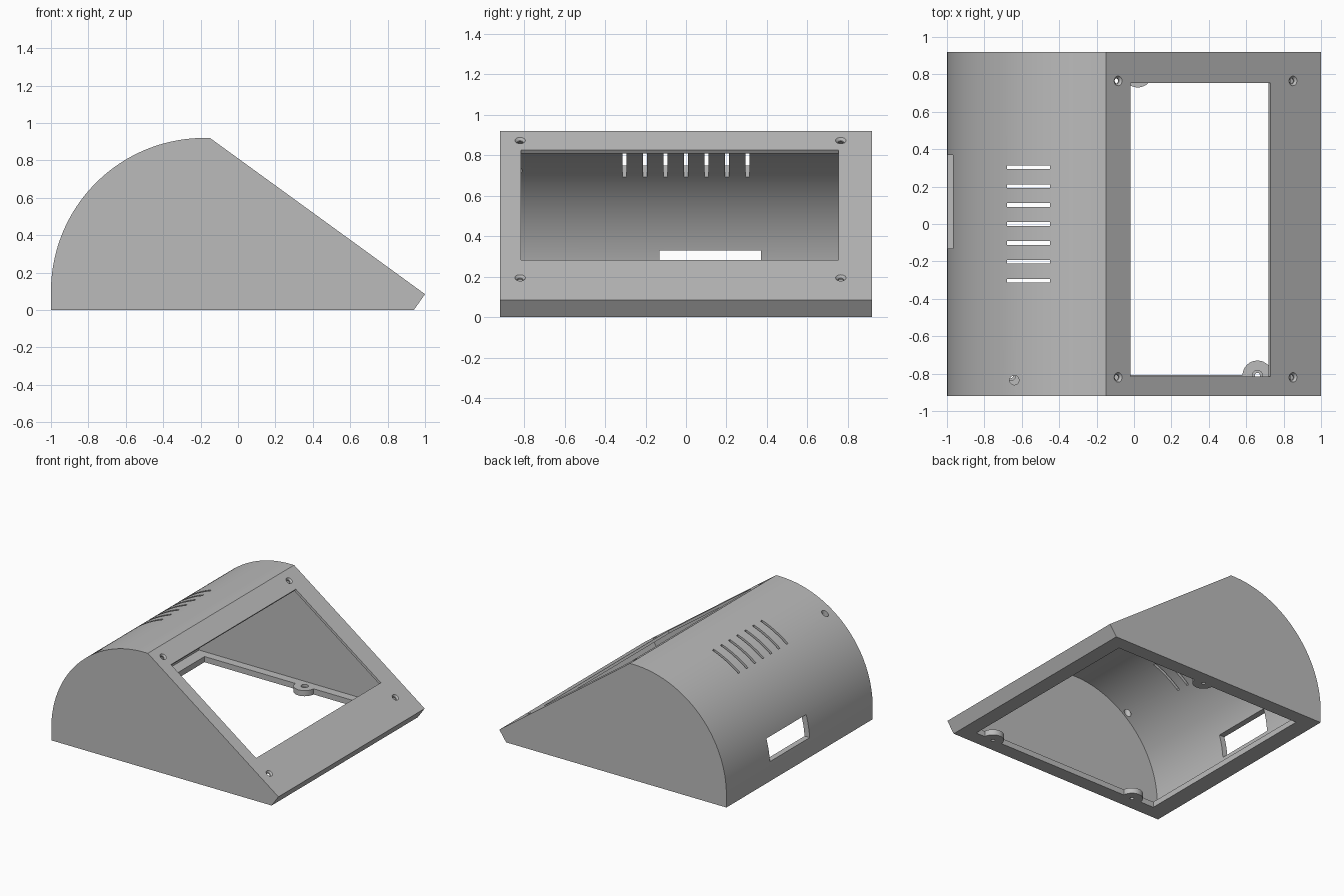
import bpy, bmesh, math
from mathutils import Matrix, Vector

if "Cube" in bpy.data.objects:
    bpy.data.objects.remove(bpy.data.objects["Cube"], do_unlink=True)

grey = bpy.data.materials.new("plain grey")
grey.use_nodes = True
grey.diffuse_color = (0.5, 0.5, 0.5, 1)
grey.node_tree.nodes["Principled BSDF"].inputs["Base Color"].default_value = (0.5, 0.5, 0.5, 1)

HALF = 0.92           # half of the width
WALL = 0.045
PLATE = 0.02          # sloping front plate
TILT = math.atan2(0.835, 1.15)
NORMAL = Vector((math.sin(TILT), 0, math.cos(TILT)))


def add_object(name, bm):
    bmesh.ops.recalc_face_normals(bm, faces=bm.faces)
    mesh = bpy.data.meshes.new(name)
    bm.to_mesh(mesh)
    bm.free()
    mesh.materials.append(grey)
    obj = bpy.data.objects.new(name, mesh)
    bpy.context.collection.objects.link(obj)
    return obj


def prism(name, profile, half):
    bm = bmesh.new()
    face = bm.faces.new([bm.verts.new((x, -half, z)) for x, z in profile])
    out = bmesh.ops.extrude_face_region(bm, geom=[face])
    verts = [v for v in out["geom"] if isinstance(v, bmesh.types.BMVert)]
    bmesh.ops.translate(bm, verts=verts, vec=(0, 2 * half, 0))
    return add_object(name, bm)


def box(name, low, high):
    bm = bmesh.new()
    bmesh.ops.create_cube(bm, size=1)
    low, high = Vector(low), Vector(high)
    bmesh.ops.scale(bm, verts=bm.verts, vec=high - low)
    bmesh.ops.translate(bm, verts=bm.verts, vec=(low + high) / 2)
    return add_object(name, bm)


def cone(name, centre, r_low, r_high, depth, tilt=0, sides=32):
    bm = bmesh.new()
    matrix = Matrix.Translation(centre) @ Matrix.Rotation(tilt, 4, "Y")
    bmesh.ops.create_cone(bm, cap_ends=True, segments=sides, radius1=r_low,
                          radius2=r_high, depth=depth, matrix=matrix)
    return add_object(name, bm)


def combine(target, tool, operation="DIFFERENCE"):
    mod = target.modifiers.new("cut", "BOOLEAN")
    mod.operation = operation
    mod.solver = "EXACT"
    mod.object = tool
    bpy.context.view_layer.objects.active = target
    bpy.ops.object.modifier_apply(modifier=mod.name)
    bpy.data.objects.remove(tool, do_unlink=True)


def arc(radius, steps=48):
    angles = [math.pi - math.pi / 2 * i / steps for i in range(steps + 1)]
    return [(-0.18 + radius * math.cos(a), 0.1 + radius * math.sin(a)) for a in angles]


def slope_z(x):
    return 0.92 - (x + 0.15) * math.tan(TILT)


# Hollow body
body = prism("enclosure", [(-1, 0)] + arc(0.82) + [(-0.15, 0.92), (1, 0.085), (0.94, 0)], HALF)
drop = PLATE / math.cos(TILT)
inner_top = -0.15 + (0.045 - drop) / math.tan(TILT)
cavity = [(WALL - 1, WALL)] + arc(0.82 - WALL)
cavity += [(inner_top, 0.875), (0.9, slope_z(0.9) - drop), (0.838, WALL)]
combine(body, prism("cavity_cutter", cavity, HALF - WALL))

# Open base with a rim and three screw tabs
combine(body, box("base_cutter", (-0.86, -0.807, -0.1), (0.82, 0.807, 0.06)))
for x, y in [(-0.66, -0.81), (0.66, -0.81), (0.02, 0.81)]:
    combine(body, cone("tab", (x, y, WALL / 2), 0.08, 0.08, WALL), "UNION")
    combine(body, cone("tab_hole", (x, y, 0), 0.014, 0.014, 0.2))
    combine(body, cone("tab_recess", (x, y, 0.05), 0.027, 0.027, 0.05))

# Display window in the sloping plate
window = box("window_cutter", (-0.463, -0.815, -0.05), (0.463, 0.755, 0.05))
window.matrix_world = Matrix.Translation((0.355, 0, slope_z(0.355))) @ Matrix.Rotation(TILT, 4, "Y")
bpy.context.view_layer.update()
combine(body, window)

# Countersunk screw holes around the window
for x in (-0.085, 0.85):
    for y in (-0.82, 0.765):
        spot = Vector((x, y, slope_z(x)))
        combine(body, cone("screw_hole", spot, 0.014, 0.014, 0.12, TILT))
        combine(body, cone("countersink", spot, 0.015, 0.037, 0.024, TILT))

# Vent slots, connector cutout and cable hole in the curved back
for i in range(-3, 4):
    combine(body, box("slot", (-0.68, i * 0.101 - 0.01, 0.6), (-0.45, i * 0.101 + 0.01, 1)))
combine(body, box("connector_cutter", (-1.1, -0.13, 0.155), (-0.9, 0.37, 0.33)))
combine(body, cone("cable_hole", (-0.64, -0.835, 0.75), 0.025, 0.025, 0.4))

# Smooth curve, sharp corners
bpy.ops.object.select_all(action="DESELECT")
body.select_set(True)
bpy.context.view_layer.objects.active = body
bpy.ops.object.shade_smooth_by_angle(angle=math.radians(25))
